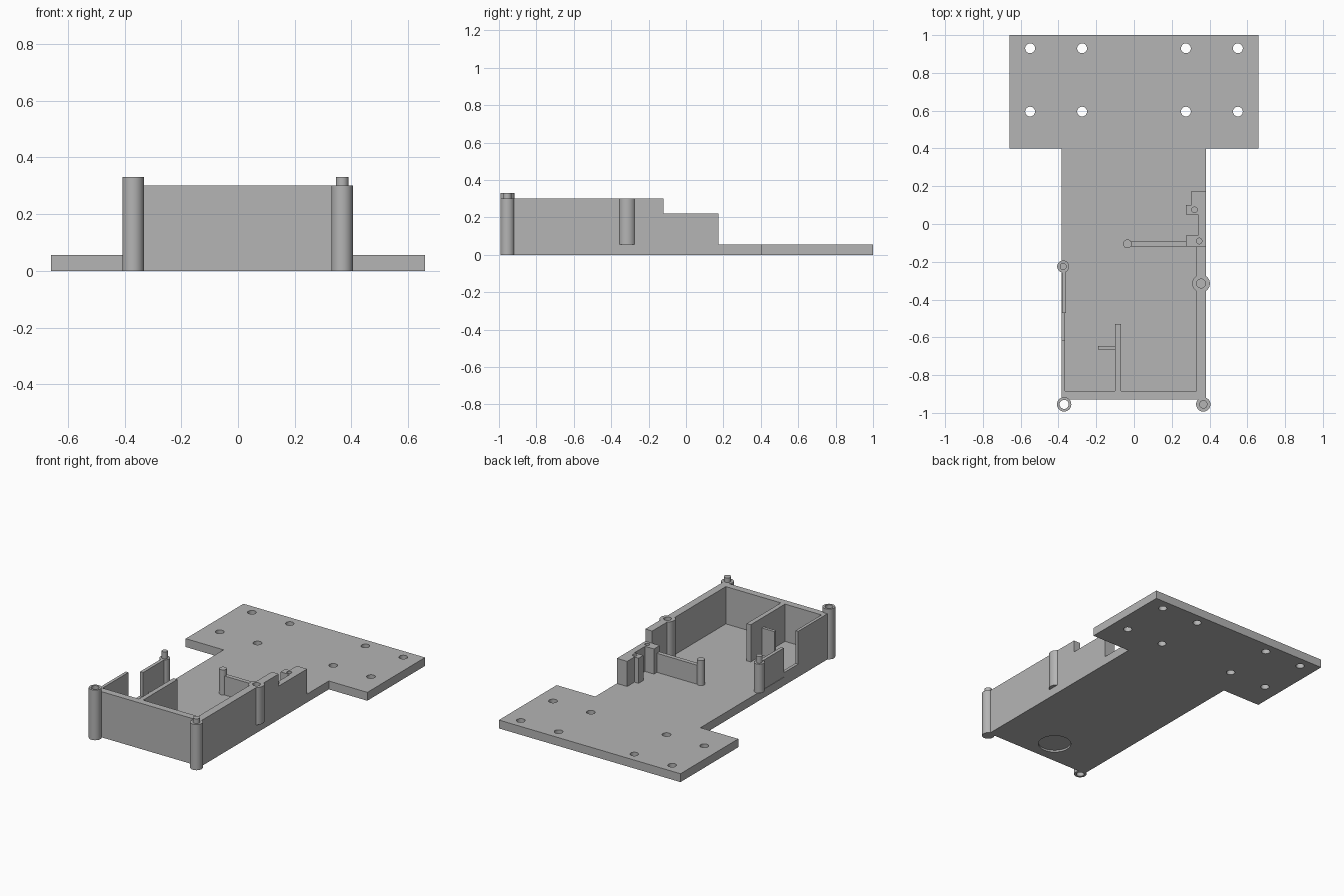
import bpy, bmesh, math
from mathutils import Matrix, Vector

cube = bpy.data.objects.get("Cube")
if cube:
    bpy.data.objects.remove(cube)

grey = bpy.data.materials.new("plain_grey")
grey.use_nodes = True
grey.diffuse_color = (0.46, 0.46, 0.46, 1)
grey.node_tree.nodes["Principled BSDF"].inputs["Base Color"].default_value = grey.diffuse_color

FLOOR, TOP, LOW = 0.055, 0.30, 0.22


def finish(name, bm):
    bmesh.ops.recalc_face_normals(bm, faces=bm.faces)
    mesh = bpy.data.meshes.new(name)
    bm.to_mesh(mesh)
    bm.free()
    mesh.materials.append(grey)
    ob = bpy.data.objects.new(name, mesh)
    bpy.context.collection.objects.link(ob)
    return ob


def slab(name, outline, z0, z1):
    """Extrude an x,y outline from z0 to z1."""
    bm = bmesh.new()
    face = bm.faces.new([bm.verts.new((x, y, z0)) for x, y in outline])
    up = bmesh.ops.extrude_face_region(bm, geom=[face])
    verts = [v for v in up["geom"] if isinstance(v, bmesh.types.BMVert)]
    bmesh.ops.translate(bm, verts=verts, vec=Vector((0, 0, z1 - z0)))
    return finish(name, bm)


def wall(name, x0, x1, y0, y1, z1, z0=FLOOR):
    return slab(name, [(x0, y0), (x1, y0), (x1, y1), (x0, y1)], z0, z1)


def select_only(ob):
    bpy.ops.object.select_all(action="DESELECT")
    ob.select_set(True)
    bpy.context.view_layer.objects.active = ob


def rod(name, x, y, r, z0, z1):
    bm = bmesh.new()
    bmesh.ops.create_cone(bm, cap_ends=True, segments=40, radius1=r, radius2=r,
                          depth=z1 - z0, matrix=Matrix.Translation((x, y, (z0 + z1) / 2)))
    return finish(name, bm)


def drill(ob, holes):
    """Cut round holes given as (x, y, radius, z0, z1)."""
    for x, y, r, z0, z1 in holes:
        cutter = rod("cutter", x, y, r, z0, z1)
        mod = ob.modifiers.new("hole", "BOOLEAN")
        mod.operation, mod.solver, mod.object = "DIFFERENCE", "EXACT", cutter
        select_only(ob)
        bpy.ops.object.modifier_apply(modifier=mod.name)
        bpy.data.objects.remove(cutter)


# T-shaped base plate with screw holes and a shallow round recess underneath
base = slab("base_plate", [(-0.385, -0.93), (0.38, -0.93), (0.38, 0.4), (0.66, 0.4),
                           (0.66, 1), (-0.66, 1), (-0.66, 0.4), (-0.385, 0.4)], 0, FLOOR)
screws = [(x, y, 0.026, -0.1, 0.1) for x in (-0.55, -0.275, 0.275, 0.55) for y in (0.595, 0.93)]
drill(base, screws + [(-0.01, -0.77, 0.1, -0.1, 0.012)])

# Enclosure walls
wall("front_wall", -0.385, 0.38, -0.93, -0.885, TOP)
left_wall = wall("left_side_wall", 0.33, 0.38, -0.885, -0.12, TOP)
wall("right_side_wall", -0.385, -0.365, -0.885, -0.615, TOP)
wall("right_wall_sill", -0.385, -0.365, -0.615, -0.47, 0.085)
wall("right_rear_wall", -0.382, -0.36, -0.47, -0.225, 0.245)

# Stepped low wall with two pin holes
ledge = slab("stepped_ledge", [(0.38, -0.12), (0.38, 0.175), (0.305, 0.175), (0.305, 0.1),
                               (0.275, 0.1), (0.275, 0.05), (0.34, 0.05), (0.34, -0.06),
                               (0.275, -0.06), (0.275, -0.12)], FLOOR, LOW)
drill(ledge, [(0.32, 0.075, 0.015, 0.12, 0.4), (0.345, -0.09, 0.015, 0.12, 0.4)])

# Inner partitions
wall("partition", -0.1, -0.07, -0.885, -0.53, TOP)
wall("partition_stub", -0.19, -0.1, -0.665, -0.645, 0.235)
wall("cross_rib", -0.03, 0.275, -0.118, -0.09, 0.18)
rod("rib_post", -0.035, -0.105, 0.023, FLOOR, LOW)

# Round posts, pins and sockets
tube = rod("corner_socket", -0.37, -0.955, 0.038, 0, 0.33)
drill(tube, [(-0.37, -0.955, 0.024, -0.1, 0.5)])
rod("corner_post", 0.367, -0.955, 0.038, 0, TOP)
rod("corner_pin", 0.367, -0.955, 0.022, TOP, 0.33)
rod("rear_post", -0.375, -0.225, 0.032, FLOOR, 0.245)
rod("rear_pin", -0.375, -0.225, 0.018, 0.245, 0.29)
side_post = rod("side_socket", 0.355, -0.315, 0.047, FLOOR, TOP)
for part in (left_wall, side_post):
    drill(part, [(0.355, -0.315, 0.0235, 0.12, 0.5)])

# Smooth the round surfaces and keep the edges sharp
for ob in [o for o in bpy.data.objects if o.type == "MESH" and grey.name in o.data.materials]:
    select_only(ob)
    bpy.ops.object.shade_smooth_by_angle(angle=math.radians(30))
